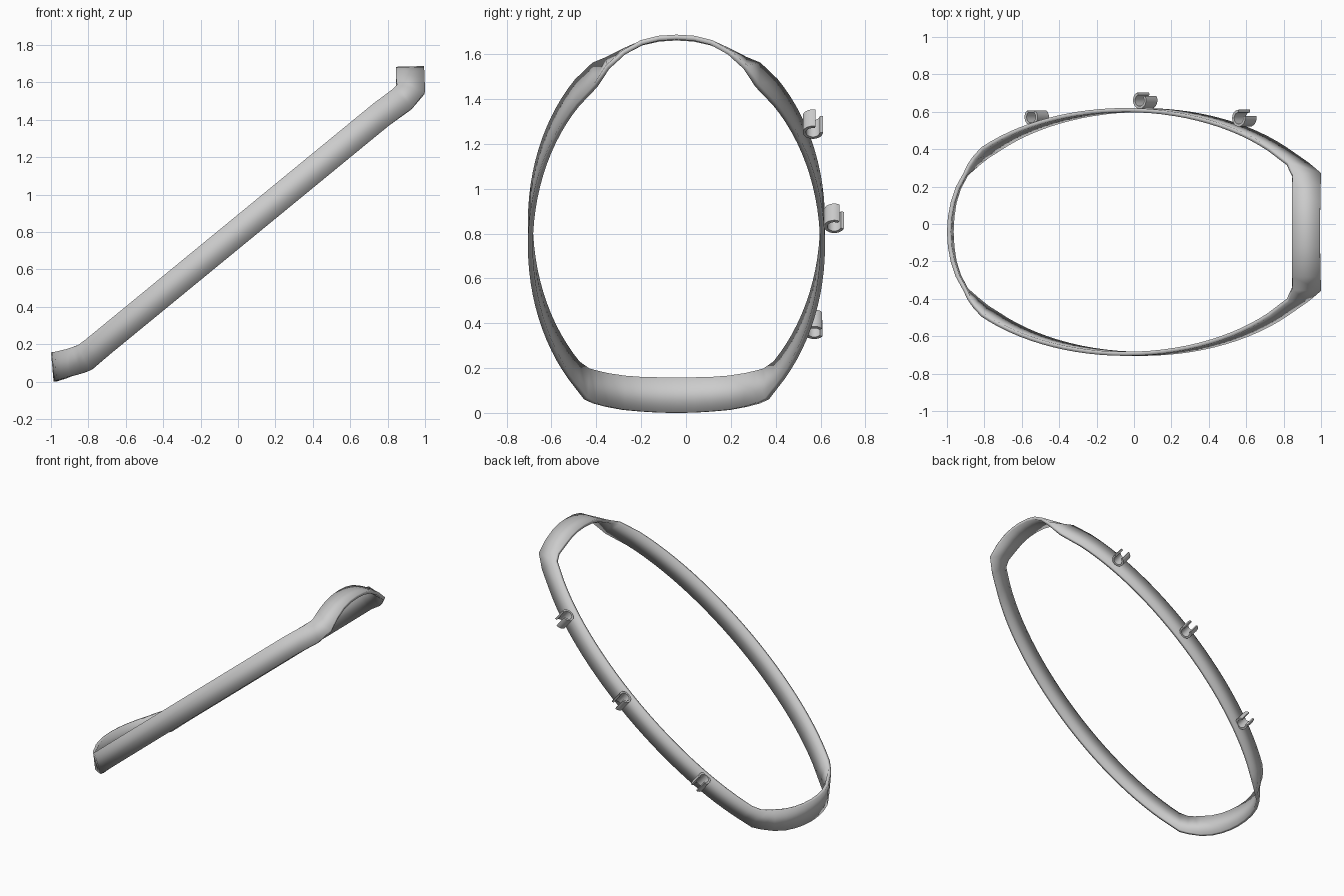
import bpy, bmesh, math
from mathutils import Vector

if "Cube" in bpy.data.objects:
    bpy.data.objects.remove(bpy.data.objects["Cube"])

SLOPE = math.atan(0.82)
U = Vector((math.cos(SLOPE), 0, math.sin(SLOPE)))    # long axis of the tilted loop
W = Vector((-math.sin(SLOPE), 0, math.cos(SLOPE)))   # width direction of the band
YC, A, B = -0.0425, 1.055, 0.6625                    # loop centre and half axes


def finish(name, bm):
    me = bpy.data.meshes.new(name)
    bm.to_mesh(me)
    bm.free()
    ob = bpy.data.objects.new(name, me)
    bpy.context.collection.objects.link(ob)
    bpy.ops.object.select_all(action='DESELECT')
    ob.select_set(True)
    bpy.context.view_layer.objects.active = ob
    bpy.ops.object.shade_smooth_by_angle(angle=math.radians(30))
    return ob


# Band stations as (lower edge, upper edge): upper end arch turns up to face z
half = [((.995, 0, 1.687), (.845, 0, 1.683)),
        ((.995, .08, 1.682), (.845, .08, 1.678)),
        ((.996, .16, 1.662), (.845, .16, 1.660)),
        ((.998, .24, 1.618), (.846, .24, 1.625)),
        ((1.0, .315, 1.55), (.85, .312, 1.588)),
        ((.935, .37, 1.465), (.825, .375, 1.562))]
# Plain tilted elliptical side
N = 26
for i in range(N + 1):
    t = math.radians(43 + (137 - 43) * i / N)
    x, y = A * math.cos(t), B * math.sin(t)
    c = Vector((x, y, 0.8 + 0.82 * x))
    half.append((c - W * 0.072, c + W * 0.072))
# Lower end turns to face -x
half += [((-.79, .412, .06), (-.86, .405, .192)),
         ((-.84, .372, .042), (-.89, .362, .183)),
         ((-.905, .315, .027), (-.912, .315, .175)),
         ((-.945, .24, .013), (-.953, .24, .165)),
         ((-.97, .16, .006), (-.98, .16, .159)),
         ((-.982, .08, .001), (-.995, .08, .157)),
         ((-.986, 0, 0), (-1.0, 0, .156))]

# Closed loop: mirror the half across the centre plane
loop = [(Vector(a), Vector(b)) for a, b in half]
loop += [(Vector((a.x, -a.y, a.z)), Vector((b.x, -b.y, b.z))) for a, b in loop[-2:0:-1]]
bm = bmesh.new()
rows = [[bm.verts.new(p + Vector((0, YC, 0))) for p in pair] for pair in loop]
for i, (l0, u0) in enumerate(rows):
    l1, u1 = rows[(i + 1) % len(rows)]
    bm.faces.new((l0, l1, u1, u0))
band = finish("band", bm)
sol = band.modifiers.new("thickness", 'SOLIDIFY')
sol.thickness = 0.022
sol.offset = -1
sol.use_even_offset = True


# Open C-shaped clips on the back side of the band
def clip(name, centre, lean):
    centre = Vector(centre)
    bm = bmesh.new()
    n, r_out, r_in, h = 22, 0.045, 0.031, 0.048
    mid = math.radians(90 - lean - 18)      # direction of the opening
    gap = math.radians(38)
    rings = []
    for i in range(n + 1):
        t = mid + gap + (2 * math.pi - 2 * gap) * i / n
        d = U * math.cos(t) + Vector((0, 1, 0)) * math.sin(t)
        rings.append([bm.verts.new(centre + d * r + W * s)
                      for r, s in ((r_out, -h), (r_out, h), (r_in, h), (r_in, -h))])
    for a, b in zip(rings, rings[1:]):
        for k in range(4):
            j = (k + 1) % 4
            bm.faces.new((a[k], b[k], b[j], a[j]))
    bm.faces.new(rings[0])
    bm.faces.new(rings[-1][::-1])
    bmesh.ops.recalc_face_normals(bm, faces=bm.faces)
    finish(name, bm)


clip("clip_low", (-.52, .572, .395), -17)
clip("clip_middle", (.06, .661, .868), 2)
clip("clip_high", (.59, .566, 1.288), 18)
